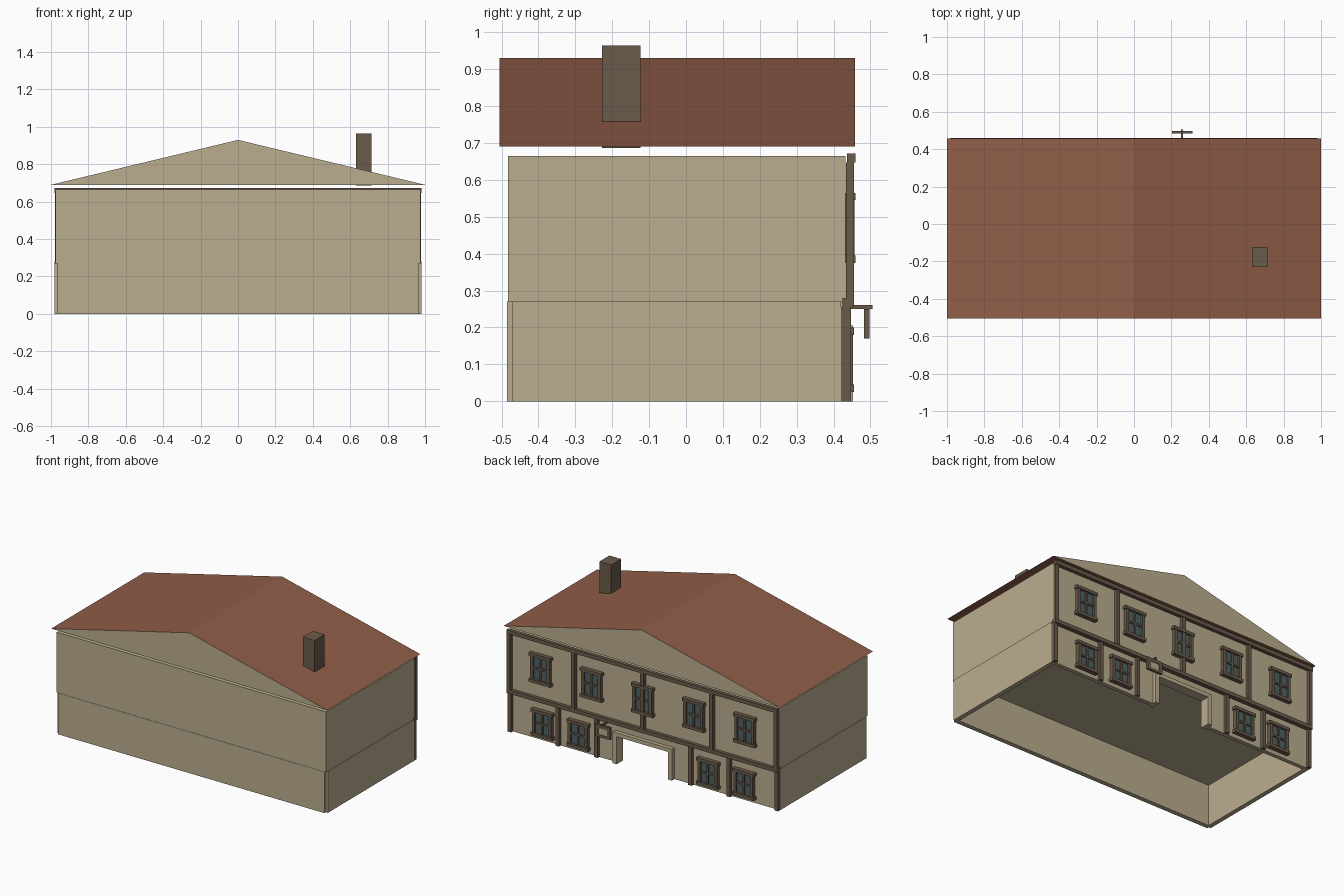
import bpy
import bmesh

if "Cube" in bpy.data.objects:
    bpy.data.objects.remove(bpy.data.objects["Cube"])


def material(name, rgb):
    linear = [((c / 255 + 0.055) / 1.055) ** 2.4 for c in rgb] + [1]
    mat = bpy.data.materials.new(name)
    mat.use_nodes = True
    mat.diffuse_color = linear
    mat.node_tree.nodes["Principled BSDF"].inputs["Base Color"].default_value = linear
    return mat


PLASTER = material("plaster", (187, 174, 143))
TILES = material("roof_tiles", (144, 93, 72))
TIMBER = material("timber", (106, 91, 75))
GLASS = material("window_glass", (80, 98, 102))


def finish(name, bm, mats):
    bmesh.ops.recalc_face_normals(bm, faces=bm.faces)
    mesh = bpy.data.meshes.new(name)
    bm.to_mesh(mesh)
    bm.free()
    for mat in mats:
        mesh.materials.append(mat)
    obj = bpy.data.objects.new(name, mesh)
    bpy.context.scene.collection.objects.link(obj)
    return obj


def add_box(bm, xs, ys, zs, index=0):
    """Add a box given its range on each axis."""
    made = bmesh.ops.create_cube(bm, size=1)["verts"]
    for v in made:
        for axis, (lo, hi) in enumerate((xs, ys, zs)):
            v.co[axis] = hi if v.co[axis] > 0 else lo
    for f in {f for v in made for f in v.link_faces}:
        f.material_index = index


def boxes(name, mat, *ranges):
    bm = bmesh.new()
    for r in ranges:
        add_box(bm, *r)
    return finish(name, bm, [mat])


# Storeys: closed upper box above an open-bottomed lower shell
FLOOR = (0, 0.27)
boxes("upper_storey", PLASTER, ((-0.975, 0.975), (-0.483, 0.433), (0.27, 0.665)))
boxes("lower_front_wall", PLASTER, ((-0.965, 0.965), (-0.485, -0.455), FLOOR))
for side, s in (("left", 1), ("right", -1)):
    boxes(f"lower_{side}_wall", PLASTER,
          (sorted((s * 0.95, s * 0.98)), (-0.47, 0.42), FLOOR))

# Lower back wall around the doorway
boxes("lower_back_wall", PLASTER,
      ((-0.965, -0.2), (0.40, 0.427), FLOOR),
      ((0.2, 0.965), (0.40, 0.427), FLOOR),
      ((-0.2, 0.2), (0.40, 0.427), (0.19, 0.27)))
boxes("door_frame", PLASTER,
      ((-0.215, -0.185), (0.39, 0.453), (0, 0.205)),
      ((0.185, 0.215), (0.39, 0.453), (0, 0.205)),
      ((-0.185, 0.185), (0.39, 0.453), (0.18, 0.205)))

# Roof prism with plaster gables
bm = bmesh.new()
outline = [bm.verts.new((x, -0.505, z)) for x, z in ((-1, 0.69), (1, 0.69), (0, 0.93))]
gable = bm.faces.new(outline)
extruded = bmesh.ops.extrude_face_region(bm, geom=[gable], use_keep_orig=True)["geom"]
bmesh.ops.translate(bm, vec=(0, 0.963, 0),
                    verts=[g for g in extruded if isinstance(g, bmesh.types.BMVert)])
bmesh.ops.recalc_face_normals(bm, faces=bm.faces)
for f in bm.faces:
    f.material_index = 1 if abs(f.normal.y) > 0.5 else 0
finish("roof", bm, [TILES, PLASTER])

boxes("chimney", TIMBER, ((0.63, 0.715), (-0.228, -0.124), (0.686, 0.965)))

# Timber beams and posts of the back facade
boxes("eaves_beam", TIMBER, ((-0.98, 0.98), (0.437, 0.46), (0.647, 0.672)))
boxes("middle_beam", TIMBER, ((-0.98, 0.98), (0.424, 0.455), (0.255, 0.28)))


def posts(name, centres, ys, zs):
    boxes(name, TIMBER, *[((x - 0.0125, x + 0.0125), ys, zs) for x in centres])


posts("upper_posts", (-0.967, -0.5, 0, 0.5, 0.967), (0.434, 0.456), (0.28, 0.647))
posts("lower_posts", (-0.967, -0.62, -0.34, 0.34, 0.62, 0.967), (0.42, 0.447), (0, 0.255))


# Windows: framed panes with a crossing mullion and transom
def window(name, x, z0, z1, y0, y1):
    bm = bmesh.new()
    mid = (z0 + z1) / 2
    for zs in ((z0, z0 + 0.02), (z1 - 0.02, z1)):
        add_box(bm, (x - 0.078, x + 0.078), (y0, y1), zs)
    for dx in (-0.06, 0.06):
        add_box(bm, (x + dx - 0.01, x + dx + 0.01), (y0, y1 - 0.003), (z0, z1))
    add_box(bm, (x - 0.006, x + 0.006), (y0, y1 - 0.006), (z0, z1))
    add_box(bm, (x - 0.06, x + 0.06), (y0, y1 - 0.006), (mid - 0.006, mid + 0.006))
    add_box(bm, (x - 0.06, x + 0.06), (y0, y1 - 0.014), (z0 + 0.01, z1 - 0.01), 1)
    finish(name, bm, [TIMBER, GLASS])


for i, x in enumerate((-0.74, -0.37, 0, 0.37, 0.74)):
    window(f"upper_window_{i + 1}", x, 0.375, 0.565, 0.43, 0.46)
for i, x in enumerate((-0.73, -0.47, 0.47, 0.73)):
    window(f"lower_window_{i + 1}", x, 0.025, 0.2, 0.425, 0.456)

# Hanging sign: bracket, square frame and centre plate
boxes("sign_bracket", TIMBER, ((0.25, 0.262), (0.44, 0.506), (0.25, 0.261)))
boxes("sign_frame", TIMBER,
      ((0.202, 0.312), (0.483, 0.498), (0.228, 0.25)),
      ((0.202, 0.312), (0.483, 0.498), (0.17, 0.186)),
      ((0.202, 0.225), (0.483, 0.498), (0.186, 0.228)),
      ((0.289, 0.312), (0.483, 0.498), (0.186, 0.228)))
boxes("sign_plate", PLASTER, ((0.225, 0.289), (0.486, 0.495), (0.186, 0.228)))
